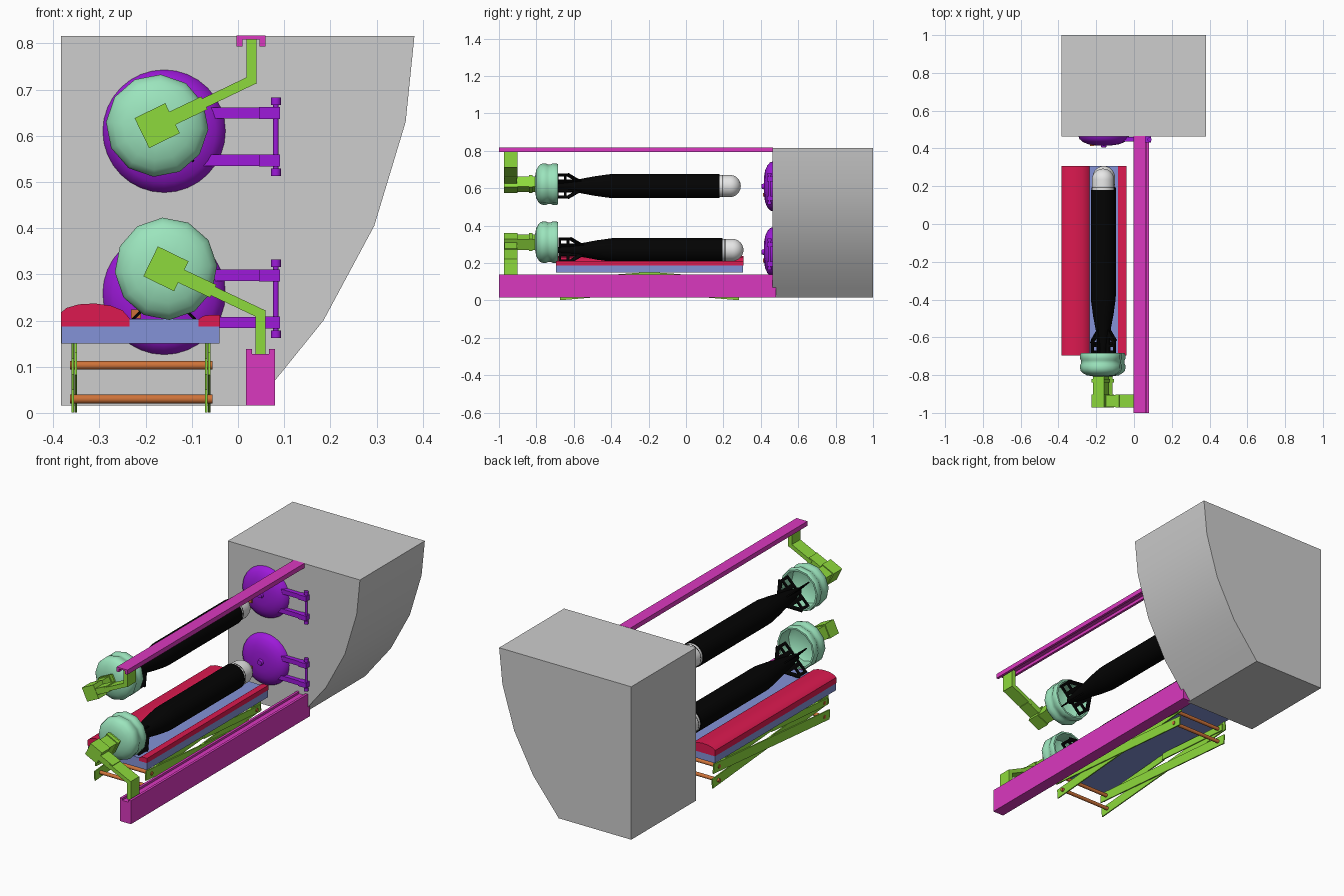
import bpy, bmesh, math
from mathutils import Vector, Matrix

if "Cube" in bpy.data.objects:
    bpy.data.objects.remove(bpy.data.objects["Cube"])


def mat(name, r, g, b):
    m = bpy.data.materials.new(name)
    m.diffuse_color = (r, g, b, 1)
    m.use_nodes = True
    m.node_tree.nodes["Principled BSDF"].inputs["Base Color"].default_value = m.diffuse_color
    return m


GREY = mat("hull_grey", 0.61, 0.61, 0.61)
MAGENTA = mat("rail_magenta", 0.70, 0.04, 0.52)
GREEN = mat("arm_green", 0.27, 0.70, 0.045)
MINT = mat("cup_mint", 0.33, 0.78, 0.51)
PURPLE = mat("door_purple", 0.34, 0.01, 0.70)
BLUE = mat("tray_blue", 0.23, 0.29, 0.68)
RED = mat("cushion_red", 0.72, 0.01, 0.08)
BLACK = mat("body_black", 0.001, 0.001, 0.001)
WHITE = mat("nose_white", 0.80, 0.80, 0.80)
ORANGE = mat("rod_orange", 0.62, 0.17, 0.04)


def finish(name, bm, m, smooth=None):
    bmesh.ops.recalc_face_normals(bm, faces=bm.faces)
    me = bpy.data.meshes.new(name)
    bm.to_mesh(me)
    bm.free()
    me.materials.append(m)
    ob = bpy.data.objects.new(name, me)
    bpy.context.collection.objects.link(ob)
    if smooth:
        bpy.ops.object.select_all(action='DESELECT')
        ob.select_set(True)
        bpy.context.view_layer.objects.active = ob
        bpy.ops.object.shade_smooth_by_angle(angle=math.radians(smooth))
    return ob


def prism(name, pts, y0, y1, m, smooth=None):
    """Extrude an x-z outline along y."""
    bm = bmesh.new()
    f = bm.faces.new([bm.verts.new((x, y0, z)) for x, z in pts])
    ext = bmesh.ops.extrude_face_region(bm, geom=[f])
    vs = [v for v in ext['geom'] if isinstance(v, bmesh.types.BMVert)]
    bmesh.ops.translate(bm, verts=vs, vec=(0, y1 - y0, 0))
    return finish(name, bm, m, smooth)


def box(name, x0, x1, y0, y1, z0, z1, m):
    return prism(name, [(x0, z0), (x1, z0), (x1, z1), (x0, z1)], y0, y1, m)


def beam(name, a, b, side, w, h, m):
    """Box from a to b, w wide along the side axis and h across it."""
    a, b, side = Vector(a), Vector(b), Vector(side)
    d = b - a
    up = d.normalized().cross(side)
    rot = Matrix((d.normalized(), side, up)).transposed().to_4x4()
    bm = bmesh.new()
    bmesh.ops.create_cube(bm, size=1, matrix=Matrix.Translation((a + b) / 2) @ rot
                          @ Matrix.Diagonal((d.length, w, h, 1)))
    return finish(name, bm, m)


def lathe(name, prof, cx, cz, segs, m, smooth=35, turn=0.0):
    """Revolve (y, radius) points about a y axis through cx, cz."""
    bm = bmesh.new()
    rings = []
    for y, r in prof:
        if r < 1e-5:
            rings.append([bm.verts.new((cx, y, cz))])
        else:
            rings.append([bm.verts.new((cx + r * math.cos(turn + i * math.tau / segs), y,
                                        cz + r * math.sin(turn + i * math.tau / segs)))
                          for i in range(segs)])
    for p, q in zip(rings, rings[1:]):
        for i in range(segs):
            j = (i + 1) % segs
            vs = [p[i % len(p)], p[j % len(p)], q[j % len(q)], q[i % len(q)]]
            bm.faces.new(list(dict.fromkeys(vs)))
    return finish(name, bm, m, smooth)


def rod(name, a, b, r, m):
    a, b = Vector(a), Vector(b)
    d = b - a
    bm = bmesh.new()
    bmesh.ops.create_cone(bm, cap_ends=True, segments=16, radius1=r, radius2=r, depth=d.length,
                          matrix=Matrix.Translation((a + b) / 2)
                          @ d.to_track_quat('Z', 'Y').to_matrix().to_4x4())
    return finish(name, bm, m, 35)


# Hull block with a curved right side
prism("hull_block", [(-0.383, 0.0155), (0.037, 0.0155), (0.08, 0.07), (0.185, 0.2), (0.295, 0.405),
                     (0.363, 0.63), (0.382, 0.816), (-0.383, 0.816)], 0.463, 1.0, GREY, 30)

# Slotted rails
prism("lower_rail", [(0.017, 0.0155), (0.08, 0.0155), (0.08, 0.138), (0.067, 0.138), (0.067, 0.127),
                     (0.03, 0.127), (0.03, 0.138), (0.017, 0.138)], -1.0, 0.48, MAGENTA)
prism("upper_rail", [(-0.003, 0.817), (0.06, 0.817), (0.06, 0.793), (0.047, 0.793), (0.047, 0.809),
                     (0.01, 0.809), (0.01, 0.793), (-0.003, 0.793)], -1.0, 0.465, MAGENTA)


def torpedo(tag, cx, cz, dy):
    lathe(tag + "_torpedo_body", [(dy + y, r) for y, r in (
        (-0.70, 0), (-0.70, 0.016), (-0.60, 0.033), (-0.565, 0.038), (-0.49, 0.052),
        (-0.41, 0.063), (-0.38, 0.064), (0.18, 0.064), (0.18, 0))], cx, cz, 32, BLACK)
    nose = [(0.18, 0.0), (0.18, 0.059), (0.235, 0.059)]
    nose += [(0.235 + 0.058 * math.sin(a), 0.059 * math.cos(a))
             for a in (i * math.pi / 16 for i in range(1, 9))]
    lathe(tag + "_torpedo_nose", [(dy + y, r) for y, r in nose], cx, cz, 32, WHITE)
    lathe(tag + "_nose_band", [(dy + y, r) for y, r in (
        (0.193, 0.0585), (0.193, 0.0596), (0.196, 0.0596), (0.196, 0.0585))], cx, cz, 32, BLACK)
    # Four open-framed tail fins set in an X
    for i in range(4):
        a = math.pi / 4 + i * math.tau / 4
        u = Vector((math.cos(a), 0, math.sin(a)))
        side = Vector((-u.z, 0, u.x))

        def at(r, y):
            return Vector((cx, dy + y, cz)) + u * r
        beam(f"{tag}_fin_front_{i}", at(0.03, -0.565), at(0.088, -0.635), side, 0.006, 0.02, BLACK)
        beam(f"{tag}_fin_edge_{i}", at(0.083, -0.62), at(0.083, -0.695), side, 0.006, 0.014, BLACK)
        for k, y in enumerate((-0.645, -0.69)):
            beam(f"{tag}_fin_rib_{i}_{k}", at(0.015, y), at(0.088, y), side, 0.006, 0.014, BLACK)
        beam(f"{tag}_fin_root_{i}", at(0.035, -0.58), at(0.035, -0.695), side, 0.006, 0.022, BLACK)


def pusher(tag, cx, cz, rx, rz, s):
    """Cup on a bent arm; s = 1 hangs from the rail above, -1 stands on the rail below."""
    ang = s * math.radians(26)
    d = Vector((math.cos(ang), 0, math.sin(ang)))
    lathe(tag + "_cup", [
        (-0.808, 0), (-0.807, 0.04), (-0.801, 0.075), (-0.789, 0.096), (-0.778, 0.107),
        (-0.765, 0.111), (-0.748, 0.111), (-0.738, 0.106), (-0.722, 0.106), (-0.714, 0.111),
        (-0.692, 0.111), (-0.684, 0.107), (-0.684, 0.098), (-0.76, 0.095), (-0.775, 0.07),
        (-0.778, 0)], cx, cz, 12, MINT, 50, ang)
    c = Vector((cx, -0.937, cz))
    elbow = Vector((rx, -0.937, rz - s * 0.082))
    Y = (0, 1, 0)
    beam(tag + "_arm_head", c - d * 0.037, c + d * 0.037, Y, 0.07, 0.072, GREEN)
    n = Vector((cx, -0.85, cz))
    beam(tag + "_arm_neck", n - d * 0.032, n + d * 0.032, Y, 0.115, 0.062, GREEN)
    beam(tag + "_neck_collar", n + Vector((0, 0.02, 0)) - d * 0.037,
         n + Vector((0, 0.02, 0)) + d * 0.037, Y, 0.02, 0.072, GREEN)
    beam(tag + "_arm_sleeve", c + d * 0.03, c + (elbow - c) * 0.5, Y, 0.066, 0.031, GREEN)
    beam(tag + "_arm_slant", c + (elbow - c) * 0.4, elbow + (elbow - c) * 0.03, Y, 0.07, 0.021, GREEN)
    beam(tag + "_arm_post", elbow - Vector((0, 0, s * 0.008)), (rx, -0.937, rz), Y, 0.07, 0.022, GREEN)
    beam(tag + "_arm_slider", (rx, -0.937, rz - s * 0.006), (rx, -0.937, rz + s * 0.006),
         Y, 0.07, 0.022, GREEN)


def door(tag, cx, cz):
    """Domed tube door with two hinge straps and a pin."""
    lathe(tag + "_door", [(0.405, 0), (0.405, 0.012), (0.416, 0.016), (0.417, 0.05), (0.423, 0.085),
                          (0.435, 0.112), (0.45, 0.129), (0.467, 0.134), (0.467, 0)],
          cx, cz, 32, PURPLE)
    for k, dz in enumerate((0.039, -0.063)):
        box(f"{tag}_door_strap_{k}", cx + 0.03, 0.05, 0.437, 0.46, cz + dz - 0.012, cz + dz + 0.012, PURPLE)
        box(f"{tag}_door_knuckle_{k}", 0.045, 0.091, 0.432, 0.462, cz + dz - 0.013, cz + dz + 0.013, PURPLE)
    rod(tag + "_hinge_pin", (0.082, 0.447, cz - 0.097), (0.082, 0.447, cz + 0.073), 0.006, PURPLE)
    for k, dz in enumerate((0.065, -0.089)):
        rod(f"{tag}_pin_cap_{k}", (0.082, 0.447, cz + dz - 0.008), (0.082, 0.447, cz + dz + 0.008),
            0.011, PURPLE)
    box(tag + "_door_latch", cx - 0.072, cx - 0.05, 0.412, 0.43, cz - 0.055, cz - 0.035, ORANGE)


torpedo("upper", -0.164, 0.612, 0.0)
torpedo("lower", -0.16, 0.27, 0.014)
pusher("upper", -0.175, 0.622, 0.029, 0.802, 1)
pusher("lower", -0.156, 0.312, 0.049, 0.133, -1)
door("upper", -0.16, 0.610)
door("lower", -0.16, 0.259)

# Tray with a long cushion on each side
box("tray", -0.382, -0.04, -0.695, 0.306, 0.15, 0.203, BLUE)
prism("left_cushion", [(-0.383, 0.187), (-0.383, 0.217), (-0.372, 0.227), (-0.345, 0.235),
                       (-0.31, 0.237), (-0.275, 0.232), (-0.25, 0.222), (-0.235, 0.205),
                       (-0.235, 0.187)], -0.696, 0.307, RED, 40)
prism("right_cushion", [(-0.085, 0.187), (-0.085, 0.203), (-0.075, 0.21), (-0.06, 0.212),
                        (-0.0395, 0.212), (-0.0395, 0.187)], -0.696, 0.307, RED, 40)

# Scissor lift below the tray
Y0, Y1, LOW, HIGH, MID = -0.63, 0.24, 0.03, 0.103, -0.195
for side, x in (("left", -0.3545), ("right", -0.0655)):
    for k, (za, zb) in enumerate(((LOW, HIGH), (HIGH, LOW))):
        xx = x + (k - 0.5) * 0.0066
        a, b = Vector((xx, Y0, za)), Vector((xx, Y1, zb))
        e = (b - a).normalized() * 0.045
        beam(f"{side}_scissor_bar_{k}", a - e, b + e, (1, 0, 0), 0.0062, 0.05, GREEN)
        yb = (Y0, Y1)[k]
        a, b = Vector((xx, yb, HIGH)), Vector((xx, MID, 0.135))
        e = (b - a).normalized() * 0.03
        beam(f"{side}_upper_bar_{k}", a - e, b, (1, 0, 0), 0.0062, 0.035, GREEN)
for k, (y, z) in enumerate(((Y0, LOW), (Y0, HIGH), (Y1, LOW), (Y1, HIGH))):
    rod(f"scissor_rod_{k}", (-0.364, y, z), (-0.055, y, z), 0.0095, ORANGE)
